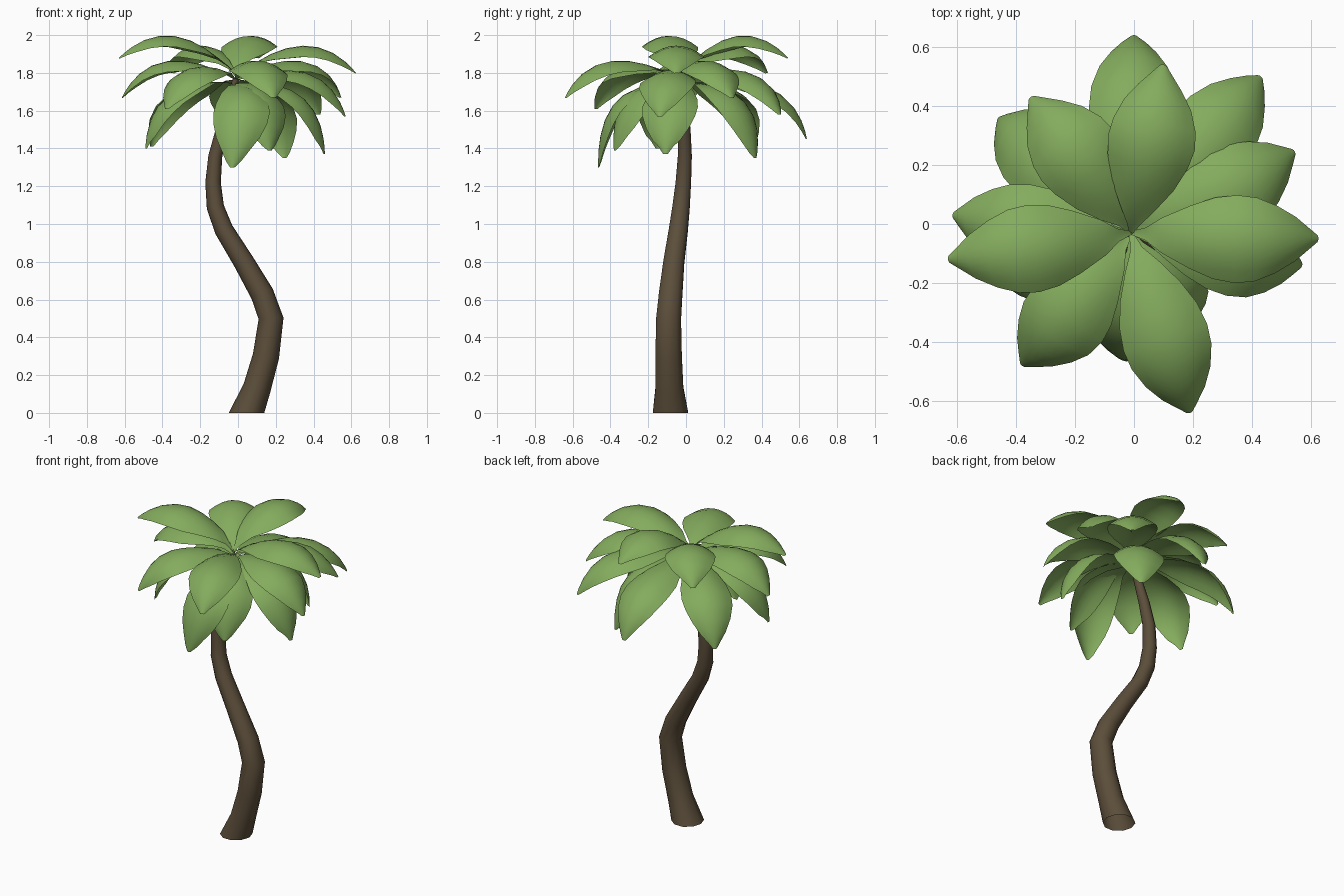
import bpy, bmesh, math
from mathutils import Vector

if "Cube" in bpy.data.objects:
    bpy.data.objects.remove(bpy.data.objects["Cube"])


def material(name, color):
    m = bpy.data.materials.new(name)
    m.diffuse_color = (*color, 1)
    m.use_nodes = True
    m.node_tree.nodes["Principled BSDF"].inputs["Base Color"].default_value = m.diffuse_color
    return m


def finish(bm, name, mat, angle):
    bmesh.ops.recalc_face_normals(bm, faces=bm.faces[:])
    me = bpy.data.meshes.new(name)
    bm.to_mesh(me)
    bm.free()
    ob = bpy.data.objects.new(name, me)
    bpy.context.collection.objects.link(ob)
    me.materials.append(mat)
    bpy.ops.object.select_all(action='DESELECT')
    ob.select_set(True)
    bpy.context.view_layer.objects.active = ob
    bpy.ops.object.shade_smooth_by_angle(angle=math.radians(angle))
    return ob


bark = material("bark", (0.105, 0.075, 0.042))
green = material("leaf_green", (0.23, 0.41, 0.11))

# Trunk: tapered S-shaped tube, open underneath (x, y, z, radius)
path = [(.045, -.082, 0, .094), (.1, -.088, .13, .074), (.148, -.092, .3, .07),
        (.175, -.092, .5, .066), (.128, -.081, .63, .062), (.03, -.064, .8, .055),
        (-.075, -.04, .97, .05), (-.12, -.026, 1.09, .046), (-.132, -.014, 1.22, .041),
        (-.12, -.006, 1.36, .037), (-.085, -.008, 1.5, .032), (-.045, -.02, 1.65, .025),
        (-.01, -.03, 1.77, .016)]
SIDES = 10
bm = bmesh.new()
rings = []
for i, (x, y, z, r) in enumerate(path):
    a, b = path[max(i - 1, 0)], path[min(i + 1, len(path) - 1)]
    t = Vector((0, 0, 1)) if i == 0 else (Vector(b[:3]) - Vector(a[:3])).normalized()
    u = Vector((0, 1, 0)).cross(t).normalized()
    v = t.cross(u) * 1.05
    rings.append([bm.verts.new(Vector((x, y, z)) + r * (u * math.cos(k * math.tau / SIDES)
                  + v * math.sin(k * math.tau / SIDES))) for k in range(SIDES)])
for lo, hi in zip(rings, rings[1:]):
    for k in range(SIDES):
        n = (k + 1) % SIDES
        bm.faces.new((lo[k], lo[n], hi[n], hi[k]))
bm.faces.new(rings[-1])
finish(bm, "trunk", bark, 50)

# Leaves: tip position of each drooping frond and its sideways bend
tips = [(.625, -.05, 1.80, -.02), (-.63, -.12, 1.88, .01), (.10, .54, 1.88, -.02),
        (.19, -.64, 1.67, 0), (-.35, .43, 1.80, -.02), (-.38, -.48, 1.61, .02),
        (.43, .50, 1.58, 0), (.545, .245, 1.67, -.04), (.57, -.14, 1.57, 0),
        (-.615, .03, 1.67, .04), (0, .64, 1.45, 0), (-.46, .36, 1.41, 0),
        (-.49, -.15, 1.40, 0), (.25, .37, 1.35, 0), (.46, -.11, 1.37, 0),
        (.17, -.38, 1.39, 0), (-.03, -.465, 1.30, .09)]
# Outline (fraction of length along the midrib, half-width)
outline = [(0, .006), (.08, .022), (.18, .06), (.3, .107), (.42, .138), (.54, .149),
           (.66, .142), (.78, .115), (.88, .076), (.95, .04), (1, .012)]
CROSS = 4


def leaf(name, tip, bend):
    base = Vector((-.01, -.03, 1.73 + (tip[2] - 1.3) * .1))
    tip = Vector(tip)
    out = Vector((tip.x - base.x, tip.y - base.y, 0))
    side = Vector((-out.y, out.x, 0)).normalized()
    # lower leaves arch further outward before hanging down
    ctrl = base + out * (.55 + (1.88 - tip.z) * .8) + side * bend
    ctrl.z = max(1.8, 1.81 + (tip.z - 1.4) * .72)

    # midrib curve sampled at equal distances
    N = 60
    pts = [base * (1 - i / N) ** 2 + ctrl * 2 * (i / N) * (1 - i / N) + tip * (i / N) ** 2
           for i in range(N + 1)]
    dist = [0]
    for a, b in zip(pts, pts[1:]):
        dist.append(dist[-1] + (b - a).length)

    bm = bmesh.new()
    rows = []
    for f, w in outline:
        i = min(range(N + 1), key=lambda j: abs(dist[j] - f * dist[-1]))
        tan = (pts[min(i + 1, N)] - pts[max(i - 1, 0)]).normalized()
        up = side.cross(tan).normalized()
        up = up if up.dot(out + Vector((0, 0, 1))) > 0 else -up
        # cross-section folds up at the stem and domes over further out
        dome = .4 * min(1, f * 5 - .7)
        row = []
        for k in range(-CROSS, CROSS + 1):
            s = k / CROSS
            row.append(bm.verts.new(pts[i] + side * w * s - up * (w * dome * s * s)))
        rows.append(row)
    for a, b in zip(rows, rows[1:]):
        for k in range(2 * CROSS):
            bm.faces.new((a[k], b[k], b[k + 1], a[k + 1]))
    finish(bm, name, green, 60)


for i, (x, y, z, bend) in enumerate(tips):
    leaf(f"leaf_{i + 1}", (x, y, z), bend)
